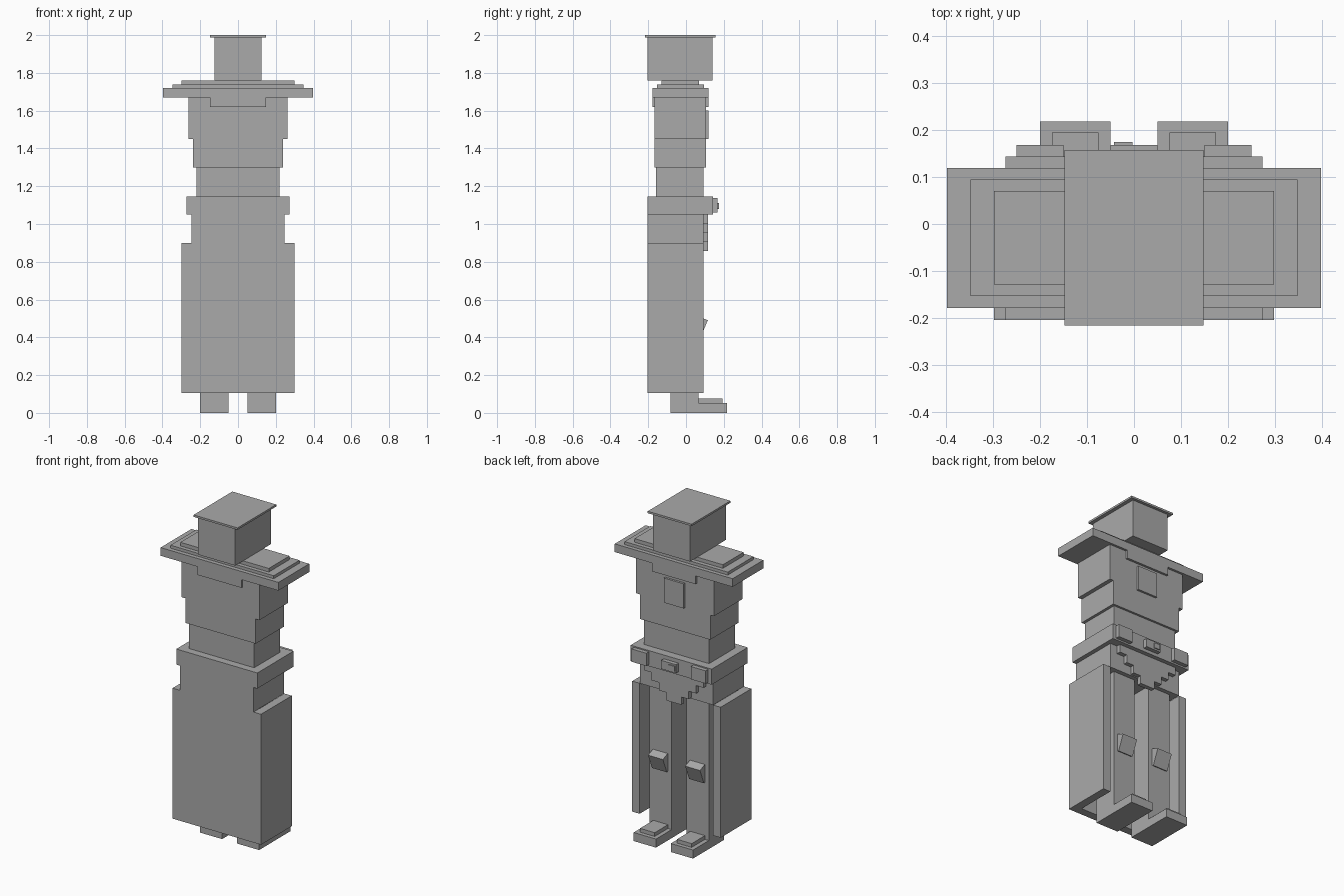
import bpy
import math

cube = bpy.data.objects.get("Cube")
if cube:
    bpy.data.objects.remove(cube, do_unlink=True)

grey = bpy.data.materials.new("plain_grey")
grey.use_nodes = True
colour = (0.4, 0.4, 0.4, 1)
grey.diffuse_color = colour
grey.node_tree.nodes["Principled BSDF"].inputs["Base Color"].default_value = colour


def box(name, xs, ys, zs, tilt=0.0):
    """Box spanning the given ranges, optionally tilted about x."""
    spans = (xs, ys, zs)
    bpy.ops.mesh.primitive_cube_add(size=1, location=[(a + b) / 2 for a, b in spans])
    ob = bpy.context.object
    ob.name = name
    ob.scale = [b - a for a, b in spans]
    ob.rotation_euler.x = math.radians(tilt)
    ob.data.materials.append(grey)
    return ob


def centred(name, half, ys, zs):
    return box(name, (-half, half), ys, zs)


def pair(name, xs, ys, zs, tilt=0.0):
    """Matching boxes on the left (+x) and right (-x)."""
    box("left_" + name, xs, ys, zs, tilt)
    box("right_" + name, (-xs[1], -xs[0]), ys, zs, tilt)


# Head and cap
centred("head", 0.125, (-0.205, 0.14), (1.76, 1.99))
centred("cap_plate", 0.148, (-0.216, 0.157), (1.988, 2.0))

# Stepped shoulders and collar
centred("shoulder_slab", 0.397, (-0.178, 0.119), (1.67, 1.72))
centred("shoulder_step", 0.348, (-0.153, 0.095), (1.72, 1.738))
centred("shoulder_top", 0.298, (-0.129, 0.07), (1.738, 1.76))
centred("collar", 0.147, (-0.178, 0.119), (1.62, 1.67))

# Torso
centred("upper_chest", 0.262, (-0.168, 0.105), (1.45, 1.67))
centred("lower_chest", 0.237, (-0.168, 0.105), (1.30, 1.45))
centred("chest_plate", 0.067, (0.105, 0.118), (1.45, 1.60))
centred("waist", 0.22, (-0.158, 0.092), (1.14, 1.30))

# Belt with pouches and buckle
centred("belt", 0.273, (-0.204, 0.143), (1.05, 1.145))
pair("pouch", (0.15, 0.25), (0.143, 0.168), (1.06, 1.138))
centred("buckle", 0.05, (0.143, 0.168), (1.07, 1.122))
box("buckle_pin", (-0.043, -0.003), (0.168, 0.174), (1.08, 1.112))

# Hips and stepped front cloth
centred("hips", 0.247, (-0.204, 0.092), (0.90, 1.05))
for i, half in enumerate((0.2, 0.15, 0.1, 0.05)):
    top = 1.05 - 0.048 * i
    centred("front_cloth_%d" % (i + 1), half, (0.09, 0.117), (top - 0.048, top))

# Long coat, open at the knees
centred("coat_back", 0.298, (-0.204, -0.154), (0.105, 0.90))
pair("coat_side", (0.248, 0.298), (-0.204, 0.092), (0.105, 0.90))

# Legs, knee pads and feet
pair("leg", (0.05, 0.2), (-0.082, 0.066), (0.0, 0.90))
pair("knee_pad", (0.075, 0.175), (0.048, 0.098), (0.404, 0.504), -22.5)
pair("foot", (0.05, 0.2), (-0.082, 0.218), (0.0, 0.052))
pair("toe_cap", (0.075, 0.174), (0.06, 0.194), (0.052, 0.075))
